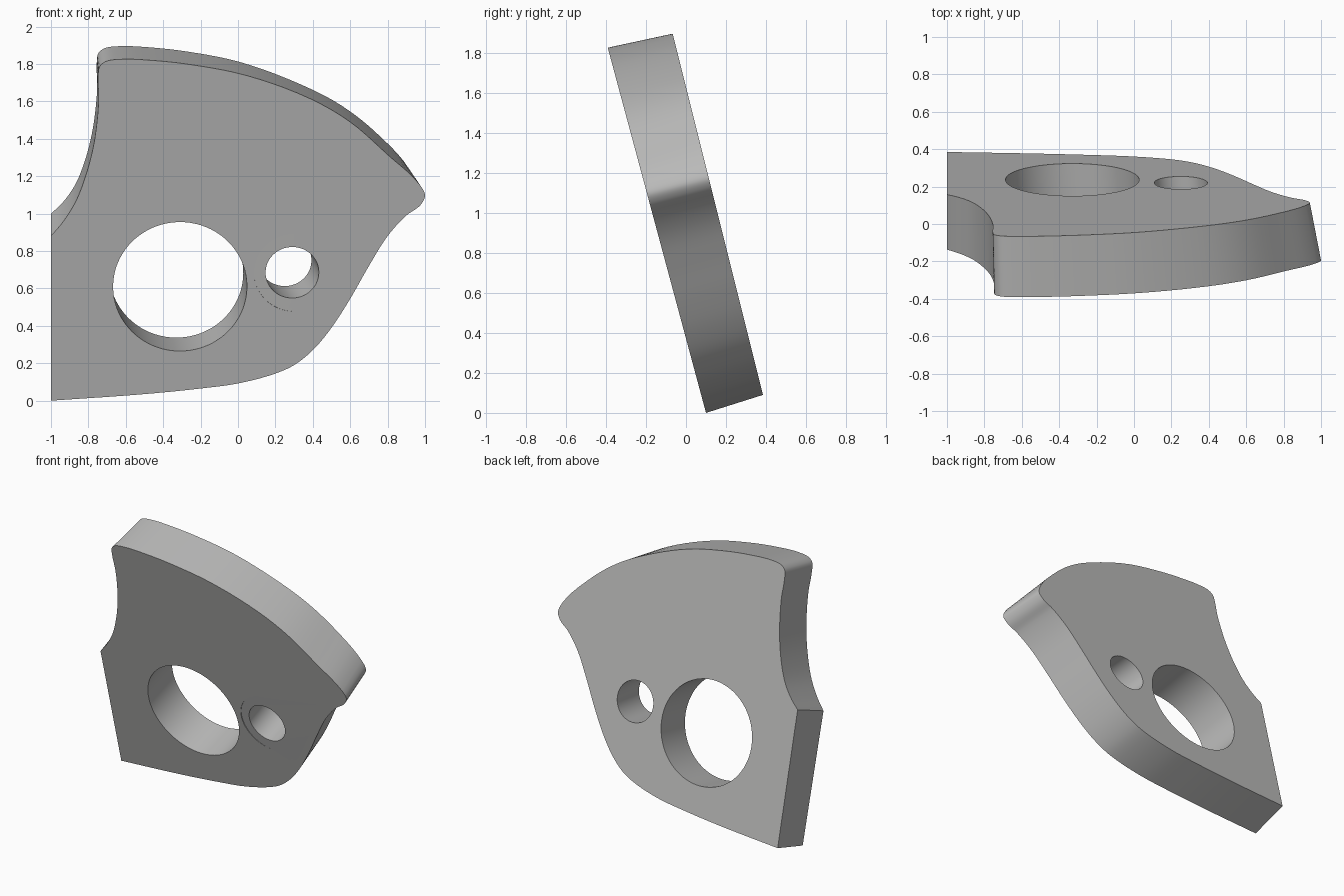
import bpy, bmesh, math
from mathutils import Vector

if "Cube" in bpy.data.objects:
    bpy.data.objects.remove(bpy.data.objects["Cube"])

grey = bpy.data.materials.new("plain grey")
grey.diffuse_color = (0.5, 0.5, 0.495, 1)
grey.use_nodes = True
grey.node_tree.nodes["Principled BSDF"].inputs["Base Color"].default_value = grey.diffuse_color

# Slanted front and back planes of the plate
def front_y(z): return 0.10 - 0.269 * z
def back_y(z): return 0.385 - 0.25 * (z - 0.09)

# Front outline: x, z, extra lift of the matching back point
lower_and_top = [
    (-1, 0, 0), (-.5, .035, 0), (-.2, .065, 0), (0, .092, 0), (.2, .145, 0),
    (.3, .19, 0), (.4, .27, 0), (.5, .39, 0), (.6, .545, 0), (.7, .72, 0),
    (.8, .88, 0), (.9, .99, 0), (.975, 1.045, 0), (1, 1.095, 0),
    (.975, 1.15, .01), (.8, 1.315, .035), (.6, 1.49, .015), (.385, 1.615, 0),
    (.04, 1.74, 0), (-.255, 1.797, 0), (-.47, 1.82, 0), (-.63, 1.825, 0),
    (-.71, 1.812, 0), (-.74, 1.785, 0), (-.748, 1.72, 0), (-.745, 1.61, 0),
    (-.755, 1.48, 0), (-.775, 1.35, 0), (-.815, 1.2, 0), (-.87, 1.06, .01),
    (-.94, .95, .025), (-1, .88, .04)]

def spline(pts, steps=5):
    """Smooth open curve through the points."""
    p = [Vector(q) for q in pts]
    p = [2 * p[0] - p[1]] + p + [2 * p[-1] - p[-2]]
    out = []
    for i in range(1, len(p) - 2):
        a, b, c, d = p[i - 1:i + 3]
        # tangents scaled to the segment keep tight corners clean
        seg = (c - b).length
        m1 = ((b - a).normalized() + (c - b).normalized()) * .5 * seg
        m2 = ((c - b).normalized() + (d - c).normalized()) * .5 * seg
        for k in range(steps):
            t = k / steps
            out.append((2*t**3 - 3*t**2 + 1) * b + (t**3 - 2*t**2 + t) * m1
                       + (3*t**2 - 2*t**3) * c + (t**3 - t**2) * m2)
    return out + [p[-2]]

def make_object(name, bm):
    bmesh.ops.recalc_face_normals(bm, faces=bm.faces)
    me = bpy.data.meshes.new(name)
    bm.to_mesh(me)
    bm.free()
    me.materials.append(grey)
    ob = bpy.data.objects.new(name, me)
    bpy.context.collection.objects.link(ob)
    return ob

# Plate: lofted between the front and back outlines
bm = bmesh.new()
front, back = [], []
for x, z, lift in spline(lower_and_top):
    front.append(bm.verts.new((x, front_y(z), z)))
    bz = .09 + .989 * z + lift
    back.append(bm.verts.new((x - .03 * (x + 1), back_y(bz), bz)))
bm.faces.new(front)
bm.faces.new(back[::-1])
n = len(front)
for i in range(n):
    j = (i + 1) % n
    bm.faces.new((front[i], front[j], back[j], back[i]))
plate = make_object("plate", bm)

def cutter(name, start, end, radius):
    start, end = Vector(start), Vector(end)
    axis = end - start
    bm = bmesh.new()
    bmesh.ops.create_cone(bm, cap_ends=True, segments=96, radius1=radius,
                          radius2=radius, depth=axis.length)
    ob = make_object(name, bm)
    ob.location = (start + end) / 2
    ob.rotation_euler = axis.to_track_quat('Z', 'Y').to_euler()
    ob.hide_render = True
    return ob

def through(name, a, b, radius):
    a, b = Vector(a), Vector(b)
    return cutter(name, a - (b - a), b + (b - a), radius)

# Shallow slanted recess around the small hole, deeper on the right
seat = Vector((.30, front_y(.685), .685))
outward = Vector((-.02, -1, -.269)).normalized()

cutters = [
    cutter("recess_cutter", seat, seat + outward * .2, .215),
    through("large_hole_cutter", (-.31, front_y(.61), .61), (-.33, .243, .685), .357),
    through("small_hole_cutter", (.29, front_y(.685), .685), (.25, .223, .75), .141)]

bpy.context.view_layer.objects.active = plate
plate.select_set(True)
for c in cutters:
    m = plate.modifiers.new(c.name, 'BOOLEAN')
    m.operation, m.solver, m.object = 'DIFFERENCE', 'EXACT', c
    bpy.ops.object.modifier_apply(modifier=m.name)
for c in cutters:
    bpy.data.objects.remove(c)
bpy.ops.object.shade_smooth_by_angle(angle=math.radians(30))
